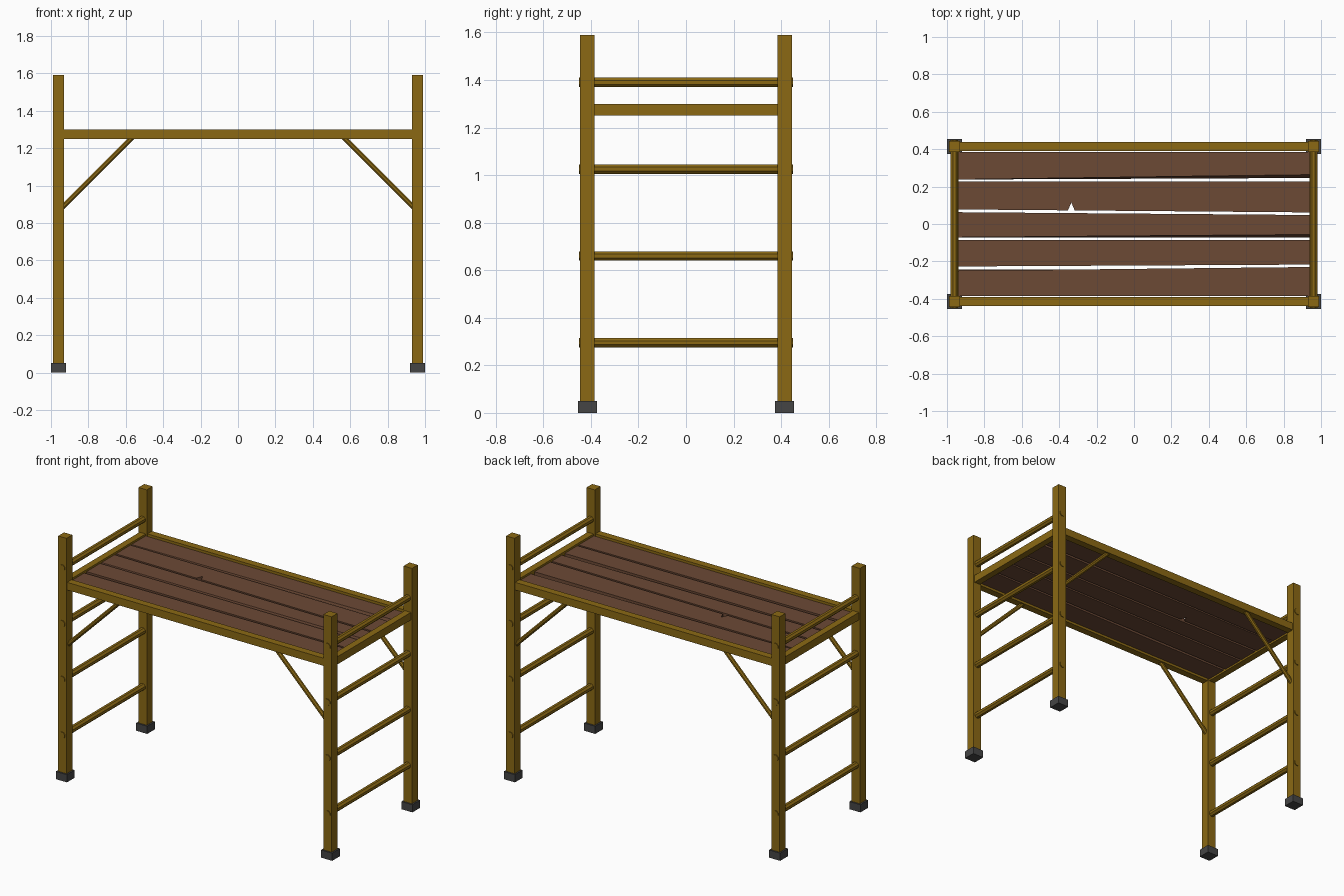
import bpy, bmesh, math
from mathutils import Vector

if "Cube" in bpy.data.objects:
    bpy.data.objects.remove(bpy.data.objects["Cube"])


def material(name, rgb):
    m = bpy.data.materials.new(name)
    m.diffuse_color = (*rgb, 1)
    m.use_nodes = True
    m.node_tree.nodes["Principled BSDF"].inputs["Base Color"].default_value = m.diffuse_color
    return m


WOOD = material("golden wood", (0.258, 0.141, 0.007))
PLANK = material("brown plank", (0.150, 0.067, 0.036))
RUBBER = material("dark rubber", (0.060, 0.060, 0.060))


def finish(name, bm, mat):
    bmesh.ops.recalc_face_normals(bm, faces=bm.faces)
    me = bpy.data.meshes.new(name)
    bm.to_mesh(me)
    bm.free()
    me.materials.append(mat)
    ob = bpy.data.objects.new(name, me)
    bpy.context.collection.objects.link(ob)
    return ob


def box(name, lo, hi, mat):
    bm = bmesh.new()
    bmesh.ops.create_cube(bm, size=1)
    lo, hi = Vector(lo), Vector(hi)
    for v in bm.verts:
        v.co = (lo + hi) / 2 + v.co * (hi - lo)
    return finish(name, bm, mat)


def rod(name, a, b, r, mat, sides=8):
    a, b = Vector(a), Vector(b)
    bm = bmesh.new()
    bmesh.ops.create_cone(bm, cap_ends=True, segments=sides,
                          radius1=r, radius2=r, depth=(b - a).length)
    # turn so that a flat side faces up
    for v in bm.verts:
        c, s = math.cos(math.pi / sides), math.sin(math.pi / sides)
        x, y = v.co.x, v.co.y
        v.co.x, v.co.y = c * x - s * y, s * x + c * y
    ob = finish(name, bm, mat)
    ob.location = (a + b) / 2
    ob.rotation_euler = (b - a).to_track_quat('Z', 'Y').to_euler()
    return ob


PX, PY = 0.96, 0.415
for sx in (-1, 1):
    # posts, feet and diagonal braces
    for sy in (-1, 1):
        x, y = sx * PX, sy * PY
        box("post", (x - .03, y - .03, .04), (x + .03, y + .03, 1.59), WOOD)
        box("foot", (x - .04, y - .04, 0), (x + .04, y + .04, .05), RUBBER)
        rod("brace", (sx * .95, y, .873), (sx * .555, y, 1.268), .0145, WOOD)
    # ladder rungs
    for z in (.295, .66, 1.025, 1.39):
        rod("rung", (sx * PX, -.45, z), (sx * PX, .45, z), .0215, WOOD)
    # end rails
    box("end_rail", (sx * PX - .022, -.39, 1.25), (sx * PX + .022, .39, 1.30), WOOD)
# long rails
for sy in (-1, 1):
    box("side_rail", (-.94, sy * PY - .0235, 1.25), (.94, sy * PY + .0235, 1.30), WOOD)


# deck planks with uneven edges: the lower edge may lean (top differs from bottom)
def plank(name, low_bottom, low_top, high, notch=None):
    bm = bmesh.new()
    rings = []
    for z, (l, r) in ((1.262, low_bottom), (1.287, low_top)):
        pts = [(-.94, l)]
        if notch:
            nx, ny, w = notch
            for x in (nx - w, nx, nx + w):
                edge = l + (r - l) * (x + .94) / 1.88
                pts.append((x, ny if x == nx else edge))
        pts += [(.94, r), (.94, high[1]), (-.94, high[0])]
        rings.append([bm.verts.new((x, y, z)) for x, y in pts])
    bot, top = rings
    bm.faces.new(bot)
    bm.faces.new(top)
    n = len(bot)
    for i in range(n):
        j = (i + 1) % n
        bm.faces.new((bot[i], bot[j], top[j], top[i]))
    return finish(name, bm, PLANK)


plank("deck_plank", (.238, .246), (.238, .264), (.385, .385))
plank("deck_plank", (.078, .062), (.078, .062), (.228, .228), (-.335, .115, .018))
plank("deck_plank", (-.071, -.073), (-.071, -.056), (.063, .048))
plank("deck_plank", (-.227, -.217), (-.227, -.217), (-.085, -.086))
plank("deck_plank", (-.386, -.386), (-.386, -.386), (-.25, -.23))
# split edge strip of the front plank, dropping slightly below the deck top
box("plank_split_edge", (-.94, -.262, 1.262), (-.35, -.243, 1.274), PLANK)
